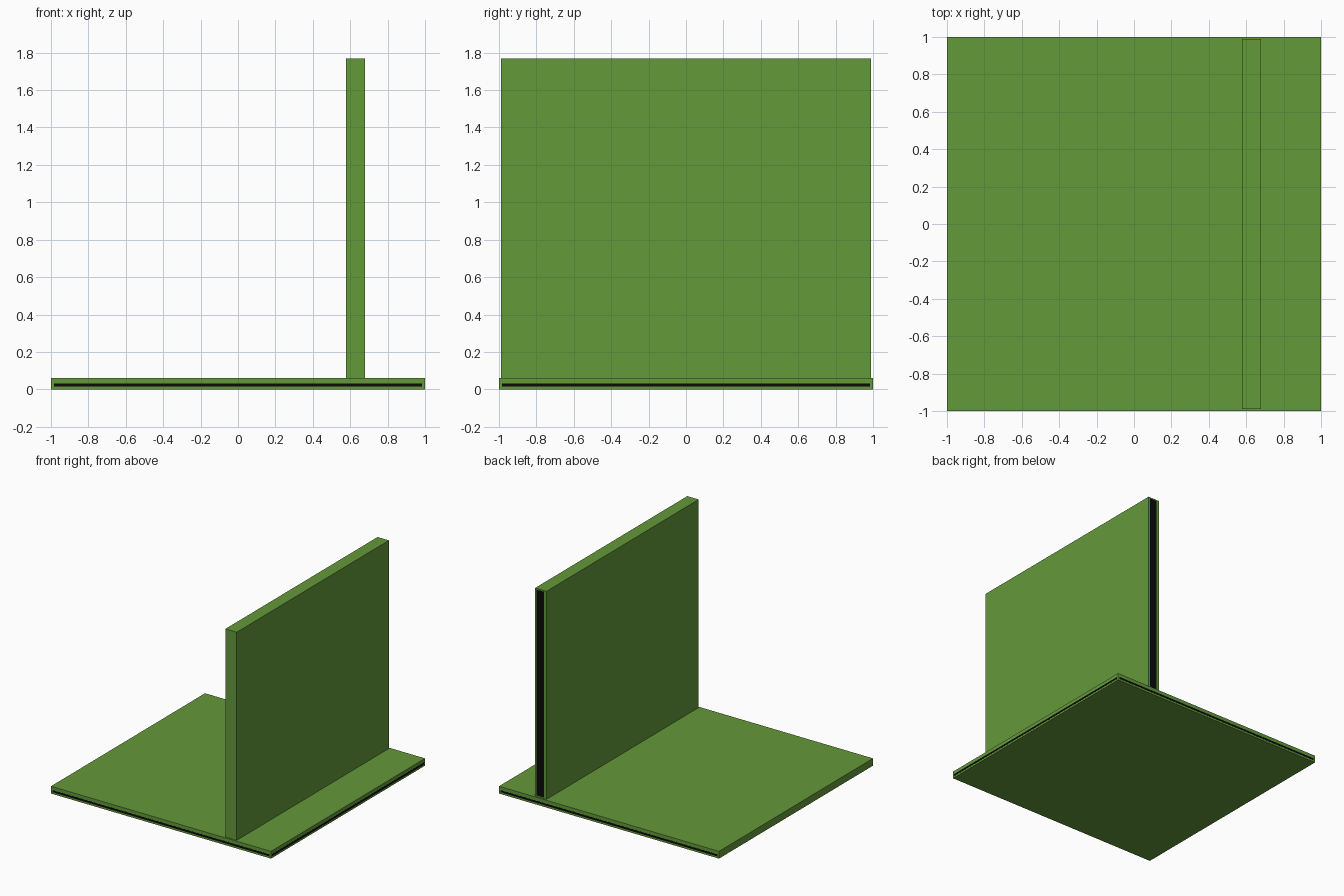
import bpy

if "Cube" in bpy.data.objects:
    bpy.data.objects.remove(bpy.data.objects["Cube"])


def material(name, rgb):
    m = bpy.data.materials.new(name)
    m.diffuse_color = (*rgb, 1)
    m.use_nodes = True
    m.node_tree.nodes["Principled BSDF"].inputs["Base Color"].default_value = m.diffuse_color
    return m


green = material("green", (0.127, 0.319, 0.042))
black = material("black", (0.003, 0.003, 0.003))


def box(name, x, y, z, mat):
    """Box from its (min, max) range on each axis."""
    bpy.ops.mesh.primitive_cube_add(
        size=1, location=[(a + b) / 2 for a, b in (x, y, z)])
    ob = bpy.context.object
    ob.name = name
    ob.scale = [b - a for a, b in (x, y, z)]
    bpy.ops.object.transform_apply(location=False, rotation=False, scale=True)
    ob.data.materials.append(mat)
    return ob


# Thin slabs stand just proud of the face they mark
proud = 0.001

# Floor plate and upright wall
box("base_plate", (-1, 1), (-1, 1), (0, 0.06), green)
box("wall", (0.577, 0.68), (-0.988, 0.988), (0.06, 1.77), green)

# Dark stripes on the front, back and right edges of the base
span, height = (-0.985, 0.985), (0.015, 0.031)
box("front_stripe", span, (-1 - proud, -0.995), height, black)
box("back_stripe", span, (0.995, 1 + proud), height, black)
box("right_stripe", (0.995, 1 + proud), span, height, black)

# Dark strip up the back end of the wall
box("wall_end_strip", (0.6, 0.667), (0.983, 0.988 + proud), (0.07, 1.76), black)
